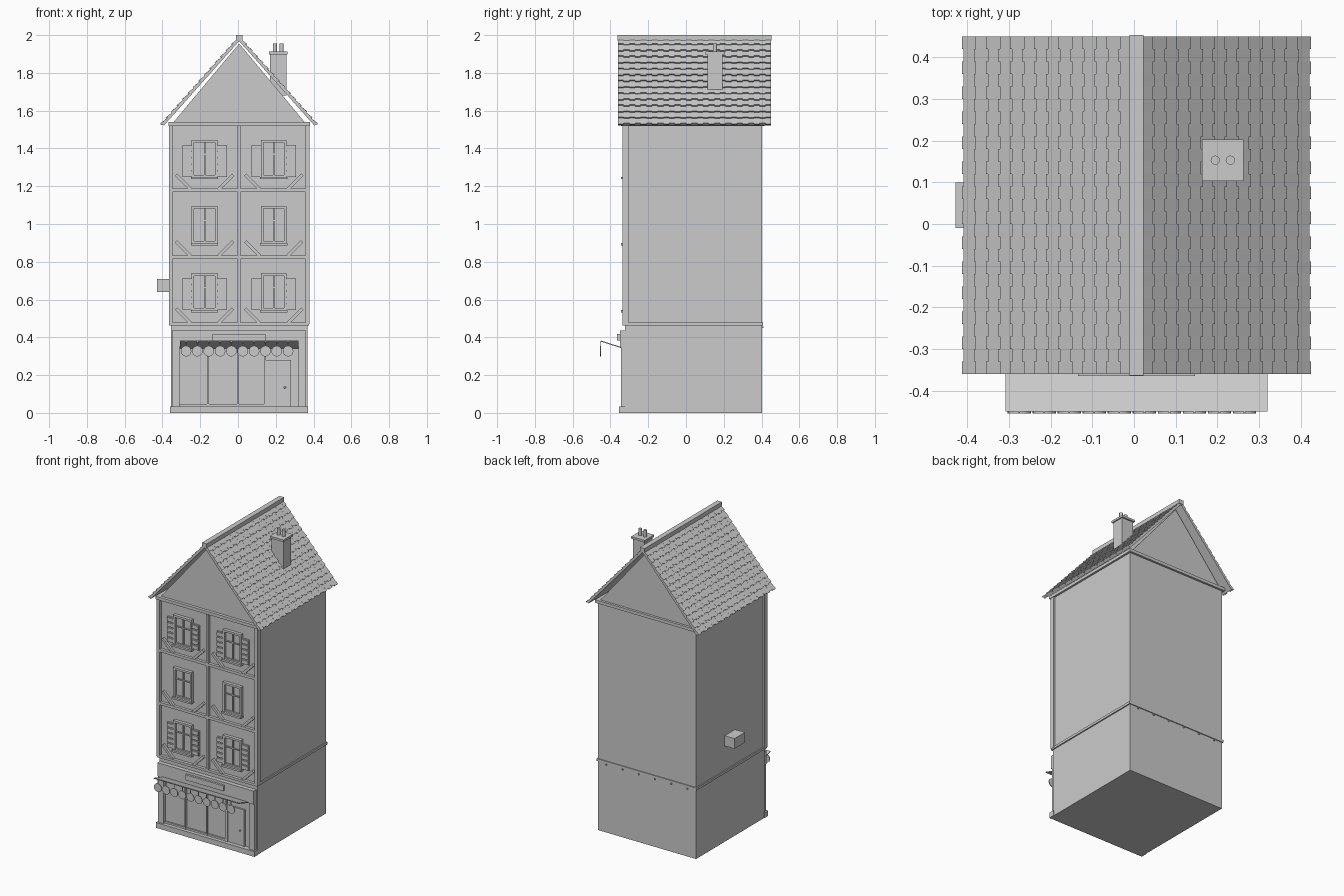
import bpy, bmesh, math
from mathutils import Vector

if "Cube" in bpy.data.objects:
    bpy.data.objects.remove(bpy.data.objects["Cube"])

C = 0.006                      # centre line of the house


def finish(name, bm):
    bmesh.ops.recalc_face_normals(bm, faces=bm.faces)
    me = bpy.data.meshes.new(name)
    bm.to_mesh(me)
    bm.free()
    ob = bpy.data.objects.new(name, me)
    bpy.context.collection.objects.link(ob)
    return ob


def add_prism(bm, pts, y0, y1):
    """Extrude an (x, z) outline along y."""
    a = [bm.verts.new((x, y0, z)) for x, z in pts]
    b = [bm.verts.new((x, y1, z)) for x, z in pts]
    bm.faces.new(a)
    bm.faces.new(b[::-1])
    for i in range(len(pts)):
        j = (i + 1) % len(pts)
        bm.faces.new((a[j], a[i], b[i], b[j]))


def add_box(bm, x0, x1, y0, y1, z0, z1):
    add_prism(bm, [(x0, z0), (x1, z0), (x1, z1), (x0, z1)], y0, y1)


def boxes(name, *items):
    bm = bmesh.new()
    for b in items:
        add_box(bm, *b)
    return finish(name, bm)


def prisms(name, y0, y1, *outlines):
    bm = bmesh.new()
    for o in outlines:
        add_prism(bm, o, y0, y1)
    return finish(name, bm)


def cylinder(name, loc, r, depth, axis='Z', n=24):
    rot = (math.pi / 2, 0, 0) if axis == 'Y' else (0, 0, 0)
    bpy.ops.mesh.primitive_cylinder_add(vertices=n, radius=r, depth=depth, location=loc, rotation=rot)
    ob = bpy.context.object
    ob.name = name
    bpy.ops.object.shade_smooth_by_angle()
    return ob


# Main walls
boxes("ground_floor_walls", (C - .362, C + .362, -.322, .402, 0, .465))
boxes("upper_walls", (C - .362, C + .362, -.315, .402, .462, 1.53))
prisms("gable_walls", -.325, .40, [(C - .355, 1.53), (C + .355, 1.53), (C, 1.955)])

# Belt between the floors with beam pegs at the back, and eaves trim
boxes("floor_belt", (C - .37, C + .37, -.335, .408, .462, .478))
boxes("beam_pegs", *[(x - .004, x + .004, .40, .409, .45, .458)
                     for x in (C - .3 + .12 * i for i in range(6))])
boxes("eaves_trim", (C - .375, C + .375, -.345, .416, 1.52, 1.54))

# Timber framing of the facade
boxes("timber_posts", *[(C + x - w, C + x + w, -.336, -.305, .47, 1.525)
                        for x, w in ((-.362, .01), (0, .008), (.362, .01))])
boxes("timber_rails", *[(C - .36, C + .36, -.334, -.31, z - .009, z + .009)
                        for z in (.825, 1.178)])
braces = []
for z in (.478, .834, 1.187):
    for px in (-.183, .183):
        for s in (-1, 1):
            x = C + px
            braces.append([(x + s * .157, z + .068), (x + s * .145, z + .08),
                           (x + s * .068, z + .003), (x + s * .08, z - .009)])
prisms("timber_braces", -.331, -.31, *braces)

# Windows: frame, glazing bars, sill, shutters on two of the floors
for row, z0 in enumerate((.54, .895, 1.245)):
    for side, px in (("left", C - .183), ("right", C + .183)):
        z1 = z0 + .2
        label = f"{side}_{row + 1}"
        boxes("window_frame_" + label,
              (px - .068, px - .055, -.334, -.31, z0, z1), (px + .055, px + .068, -.334, -.31, z0, z1),
              (px - .068, px + .068, -.336, -.31, z1 - .014, z1),
              (px - .055, px + .055, -.33, -.31, z0, z0 + .014),
              (px - .004, px + .004, -.327, -.31, z0, z1),
              (px - .055, px + .055, -.326, -.31, z0 + .12, z0 + .127))
        boxes("window_glass_" + label, (px - .055, px + .055, -.319, -.31, z0, z1))
        boxes("window_sill_" + label, (px - .072, px + .072, -.345, -.31, z0 - .008, z0 + .004))
        if row == 1:
            continue
        for s in (-1, 1):
            a, b = sorted((px + s * .066, px + s * .118))
            parts = [(a, b, -.324, -.312, z0 + .004, z0 + .172)]
            for i in range(5):
                z = z0 + .008 + i * .034
                parts.append((a + .003, b - .003, -.331, -.32, z, z + .025))
            boxes(f"shutter_{label}_{'outer' if s * px > 0 else 'inner'}", *parts)

# Shop front: plinth, pilasters, fascia, plain sign board
boxes("shop_plinth", (C - .365, C + .365, -.355, -.315, 0, .035))
boxes("shop_pilasters", (C - .355, C - .315, -.343, -.315, .035, .38),
      (C + .315, C + .355, -.343, -.315, .035, .38))
boxes("shop_fascia", (C - .355, C + .355, -.35, -.315, .345, .435))
boxes("sign_board", (C - .14, C + .14, -.364, -.345, .382, .418))

# Shop window bars and door
boxes("shop_window_bars", *[(x - .005, x + .005, -.333, -.315, .035, .35) for x in (-.158, 0, .143)],
      (C - .315, .143, -.331, -.315, .035, .047))
boxes("door_frame", (.148, .155, -.334, -.315, .035, .28), (.272, .28, -.334, -.315, .035, .28),
      (.148, .28, -.334, -.315, .272, .28))
boxes("door_panel", (.155, .272, -.329, -.315, .035, .272))
bpy.ops.mesh.primitive_uv_sphere_add(segments=12, ring_count=8, radius=.006, location=(.248, -.332, .135))
bpy.context.object.name = "door_knob"

# Awning tilting up and out, with a row of hanging round discs
bm = bmesh.new()
v = [bm.verts.new((x, y, z)) for x in (C - .314, C + .314)
     for y, z in ((-.34, .342), (-.45, .377), (-.45, .383), (-.34, .348))]
for f in ((0, 1, 2, 3), (7, 6, 5, 4), (0, 4, 5, 1), (1, 5, 6, 2), (2, 6, 7, 3), (3, 7, 4, 0)):
    bm.faces.new([v[i] for i in f])
finish("awning", bm)
for i in range(10):
    cylinder(f"lantern_disc_{i + 1}", (-.275 + .06 * i, -.452, .327), .028, .005, 'Y')
boxes("lantern_strings", *[(x - .002, x + .002, -.453, -.449, .35, .38)
                           for x in (-.275 + .06 * i for i in range(10))])

# Roof: thin slabs plus overlapping tile courses, generated for both slopes
ANG = math.atan(1.123)
ROWS, COLS, LENGTH = 14, 27, .607
Y0, Y1 = -.36, .45


def slope_pt(s, u, n):
    """Point u down the slope and n above it, on side s."""
    return (C + s * (.004 + u * math.cos(ANG) + n * math.sin(ANG)),
            1.982 - u * math.sin(ANG) + n * math.cos(ANG))


for s, side in ((-1, "left"), (1, "right")):
    prisms("roof_slab_" + side, Y0, Y1,
           [slope_pt(s, u, n) for u, n in ((0, -.012), (LENGTH, -.012), (LENGTH, 0), (0, 0))])
    bm = bmesh.new()
    step, w = LENGTH / ROWS, (Y1 - Y0) / COLS
    for r in range(ROWS):
        for c in range(COLS):
            top = r * step
            low = top + step + (.006 if (r + c) % 2 else 0)
            add_prism(bm, [slope_pt(s, u, n) for u, n in
                           ((top, -.002), (low, -.001), (low, .009), (top, .001))],
                      Y0 + c * w, Y0 + (c + 1) * w)
    finish("roof_tiles_" + side, bm)
boxes("ridge_cap", (C - .017, C + .017, -.363, .453, 1.972, 2.0))

# Chimney
boxes("chimney_stack", (.17, .256, .113, .193, 1.68, 1.9))
boxes("chimney_cap", (.163, .263, .103, .203, 1.898, 1.912))
for i, x in enumerate((.195, .231)):
    cylinder(f"chimney_pot_{i + 1}", (x, .153, 1.932), .011, .046, n=16)

# Air vent box on the left wall
boxes("wall_box", (-.428, -.35, -.01, .1, .64, .708))
boxes("wall_box_slot", (-.397, -.391, -.013, -.005, .66, .692))
